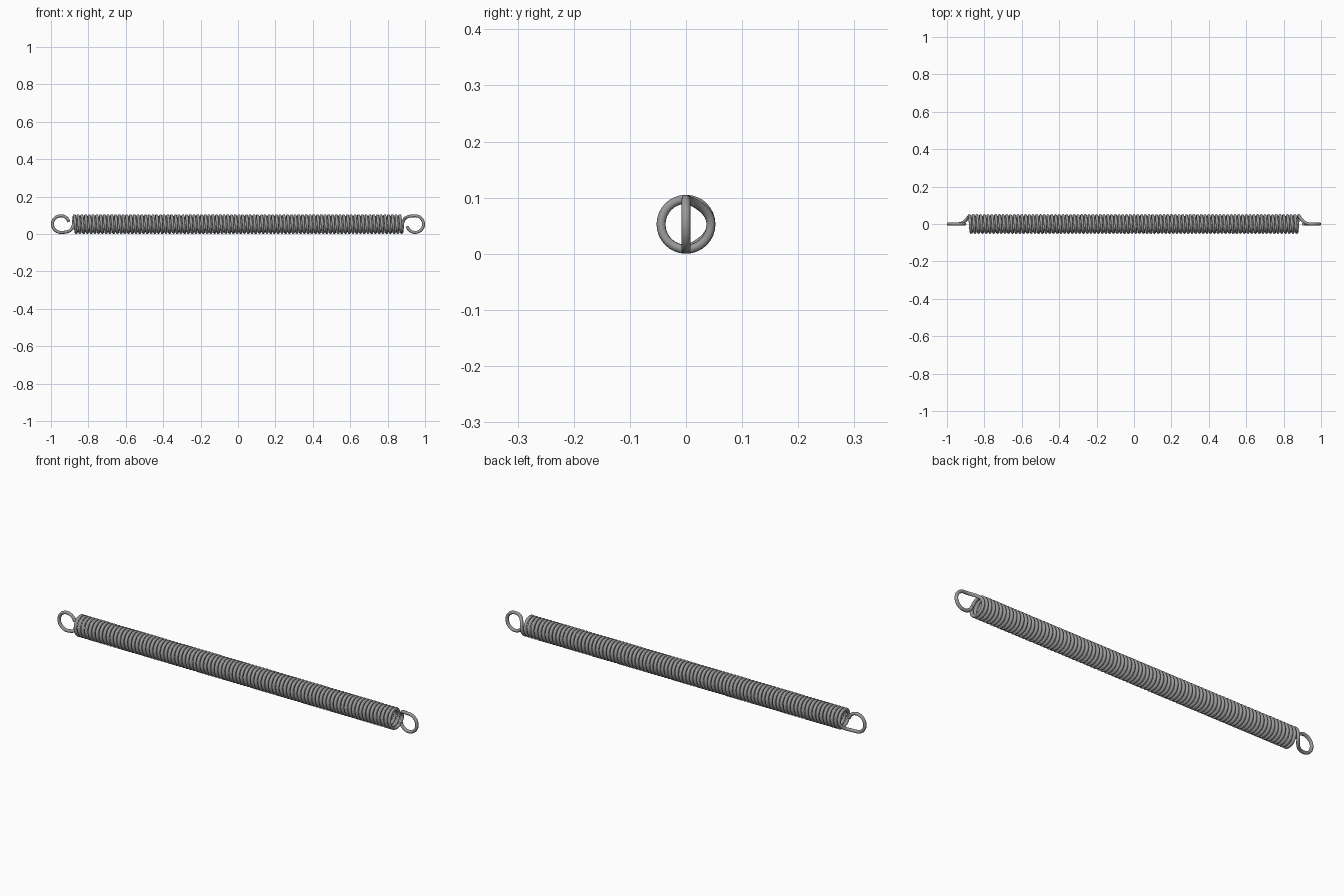
import bpy
from math import sin, cos, pi, radians
from mathutils import Vector, Matrix

if "Cube" in bpy.data.objects:
    bpy.data.objects.remove(bpy.data.objects["Cube"])

WIRE = 0.008          # wire radius
R = 0.0445            # coil radius at the wire centre
ZC = R + WIRE         # axis height
HALF = 0.88           # half length of the coil body
TURNS = 88
STEPS = 32            # points per turn
LOOP_X = 1 - WIRE - R # centre of the end loop

steel = bpy.data.materials.new("steel grey")
steel.use_nodes = True
color = (0.32, 0.32, 0.32, 1)
steel.diffuse_color = color
steel.node_tree.nodes["Principled BSDF"].inputs["Base Color"].default_value = color


def bezier(a, b, c, d, t):
    s = 1 - t
    return a * s**3 + b * 3 * s * s * t + c * 3 * s * t * t + d * t**3


# Right-handed coil body around the x axis
total = TURNS * STEPS
coil = []
for i in range(total + 1):
    a = 2 * pi * i / STEPS
    coil.append(Vector((-HALF + 2 * HALF * i / total, R * cos(a), R * sin(a))))

# Hook: the wire sweeps from the back of the coil up to the top, then round a flat loop
a, d = Vector((HALF, R, 0)), Vector((LOOP_X, 0, R))
b = Vector((HALF + 0.004, R, R * 0.7))
c = Vector((HALF + 0.02, 0, R))
hook = [bezier(a, b, c, d, i / 16) for i in range(1, 17)]
for i in range(1, 33):
    t = pi / 2 - radians(255) * i / 32
    hook.append(Vector((LOOP_X + R * cos(t), 0, R * sin(t))))

# The other hook is the same one turned half round about y
turn = Matrix.Rotation(pi, 3, 'Y')
other_hook = [turn @ p for p in reversed(hook)]
path = other_hook + coil + hook

# Sweep a round wire along the path
curve = bpy.data.curves.new("spring_wire", 'CURVE')
curve.dimensions = '3D'
curve.bevel_depth = WIRE
curve.bevel_resolution = 4
curve.use_fill_caps = True
spline = curve.splines.new('POLY')
spline.points.add(len(path) - 1)
for point, p in zip(spline.points, path):
    point.co = (p.x, p.y, p.z + ZC, 1)
curve.materials.append(steel)
spring = bpy.data.objects.new("tension_spring", curve)
bpy.context.collection.objects.link(spring)

# Turn it into a smooth mesh
bpy.ops.object.select_all(action='DESELECT')
spring.select_set(True)
bpy.context.view_layer.objects.active = spring
bpy.ops.object.convert(target='MESH')
bpy.ops.object.shade_smooth_by_angle(angle=radians(50))
